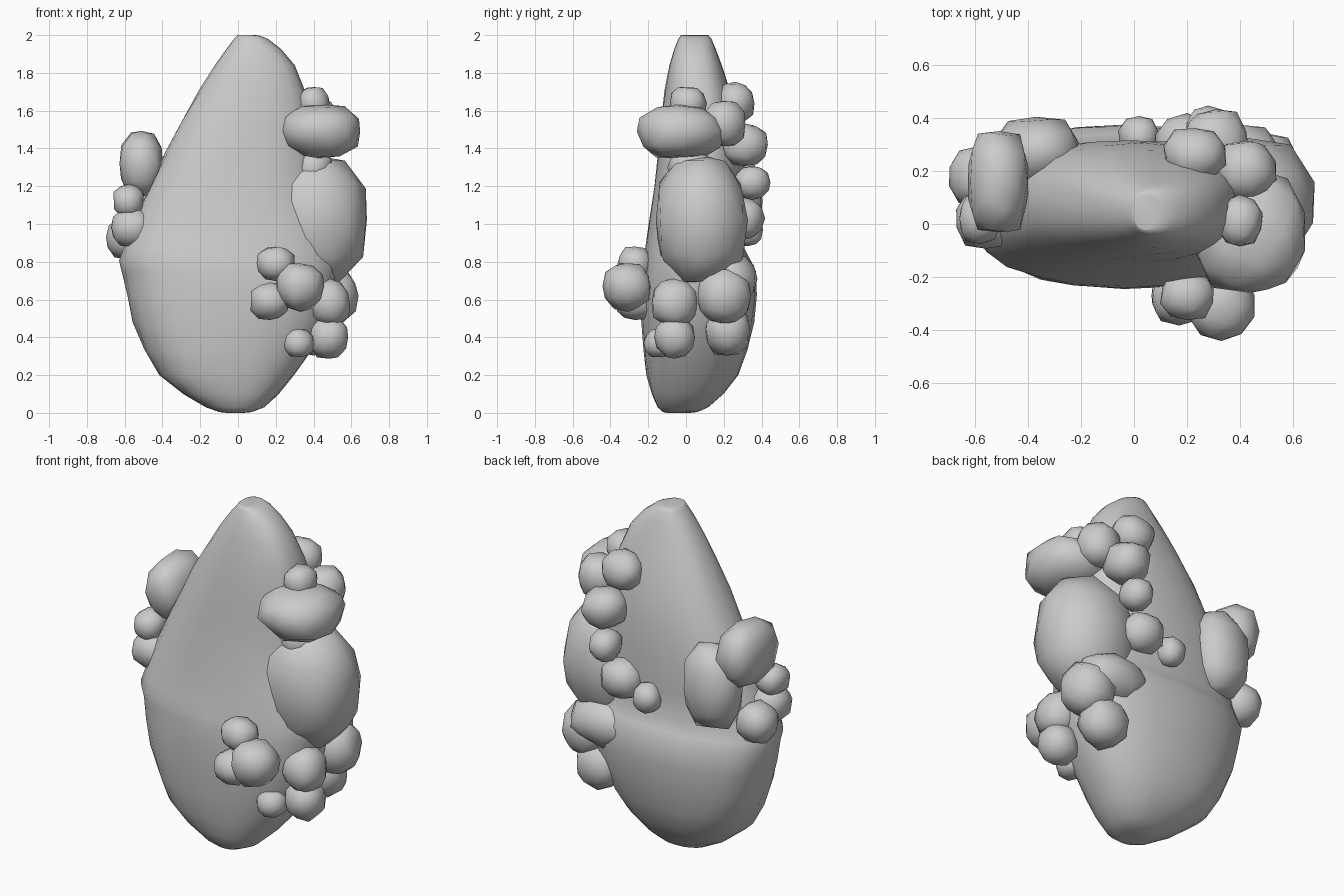
import bpy, bmesh, math, random
from mathutils import Vector

if "Cube" in bpy.data.objects:
    bpy.data.objects.remove(bpy.data.objects["Cube"])

random.seed(7)


def finish(bm, name):
    bmesh.ops.recalc_face_normals(bm, faces=bm.faces)
    me = bpy.data.meshes.new(name)
    bm.to_mesh(me)
    bm.free()
    for p in me.polygons:
        p.use_smooth = True
    ob = bpy.data.objects.new(name, me)
    bpy.context.collection.objects.link(ob)
    return ob


def spow(v, e):
    return math.copysign(abs(v) ** e, v)


def spline(keys, steps):
    # smooth curve through the key rings
    out = []
    for i in range(len(keys) - 1):
        p = [Vector(keys[min(max(i + d, 0), len(keys) - 1)]) for d in (-1, 0, 1, 2)]
        for s in range(steps):
            t = s / steps
            out.append(p[1] + 0.5 * t * (p[2] - p[0] + t * (2 * p[0] - 5 * p[1] + 4 * p[2] - p[3]
                       + t * (3 * (p[1] - p[2]) + p[3] - p[0]))))
    return out + [Vector(keys[-1])]


def loft(name, keys, n=24, e=0.84):
    bm = bmesh.new()
    loops = []
    for z, x0, x1, y0, y1 in spline(keys, 2):
        ring = []
        for k in range(n):
            a = 2 * math.pi * k / n
            j = random.uniform(0.98, 1.01) / 2
            ring.append(bm.verts.new(((x0 + x1) / 2 + (x1 - x0) * spow(math.cos(a), e) * j,
                                      (y0 + y1) / 2 + (y1 - y0) * spow(math.sin(a), e) * j, z)))
        loops.append(ring)
    for a, b in zip(loops, loops[1:]):
        for k in range(n):
            bm.faces.new((a[k], a[(k + 1) % n], b[(k + 1) % n], b[k]))
    bm.faces.new(loops[0][::-1])
    bm.faces.new(loops[-1])
    return finish(bm, name)


def lump(name, c, r, box=0.3, jit=0.06):
    # box pushes the ball towards a rounded block
    bm = bmesh.new()
    bmesh.ops.create_icosphere(bm, subdivisions=2, radius=1)
    for v in bm.verts:
        m = max(abs(q) for q in v.co)
        p = v.co * (1 - box + box * min(1 / m, 1.25)) * random.uniform(1 - jit, 1 + jit)
        v.co = Vector(a * b for a, b in zip(p, r)) + Vector(c)
    return finish(bm, name)


def cluster(name, knobs):
    # each knob: x, y, z, size; proportions vary by chance
    for i, (x, y, z, s) in enumerate(knobs):
        lump(f"{name}_{i + 1}", (x, y, z), [s * random.uniform(0.93, 1.07) for _ in range(3)])


# Main flattened egg-shaped stone: z, x min, x max, y front, y back
loft("main_stone", [
    (0.00, -0.06, 0.03, -0.10, 0.02),
    (0.03, -0.17, 0.14, -0.15, 0.12),
    (0.20, -0.42, 0.30, -0.21, 0.28),
    (0.48, -0.56, 0.48, -0.24, 0.36),
    (0.75, -0.615, 0.54, -0.24, 0.37),
    (0.87, -0.61, 0.53, -0.22, 0.31),
    (1.20, -0.47, 0.43, -0.17, 0.32),
    (1.55, -0.30, 0.40, -0.135, 0.28),
    (1.84, -0.125, 0.30, -0.09, 0.19),
    (1.98, -0.02, 0.16, -0.04, 0.135),
    (2.00, 0.00, 0.08, -0.02, 0.11),
])

# Large boulder on the right, overhanging block above it, broad rear slab below
lump("shoulder_boulder", (0.41, 0.08, 1.02), (0.28, 0.245, 0.35), 0.35, 0.03)
lump("overhang_block", (0.44, -0.03, 1.49), (0.22, 0.23, 0.145))
lump("rear_slab", (0.36, 0.24, 0.71), (0.21, 0.14, 0.13))

# Tall angular block on the left with its rear neighbour
lump("left_block", (-0.51, 0.16, 1.32), (0.115, 0.19, 0.17), 0.7, 0.04)
lump("left_rear_block", (-0.37, 0.27, 1.12), (0.17, 0.14, 0.25))

# Knobs up the right and rear edge
cluster("upper_knob", [
    (0.40, 0.01, 1.64, 0.09), (0.23, 0.26, 1.64, 0.11), (0.42, 0.20, 1.53, 0.12),
    (0.31, 0.31, 1.42, 0.12), (0.40, 0.02, 1.30, 0.11), (0.28, 0.35, 1.22, 0.09),
    (0.20, 0.30, 1.03, 0.12), (0.02, 0.33, 0.97, 0.08)])

# Cluster standing out from the lower front
cluster("front_knob", [
    (0.20, -0.27, 0.79, 0.10), (0.17, -0.27, 0.59, 0.105), (0.33, -0.31, 0.67, 0.125)])

# Knobs wrapping the lower right side
cluster("lower_knob", [
    (0.32, -0.14, 0.37, 0.08), (0.48, -0.06, 0.40, 0.11), (0.48, -0.06, 0.58, 0.12),
    (0.49, 0.20, 0.62, 0.14), (0.40, 0.22, 0.44, 0.13)])

# Small knobs below the left block
cluster("left_knob", [
    (-0.58, 0.02, 1.12, 0.09), (-0.56, 0.02, 0.98, 0.11), (-0.59, 0.18, 0.93, 0.11)])
